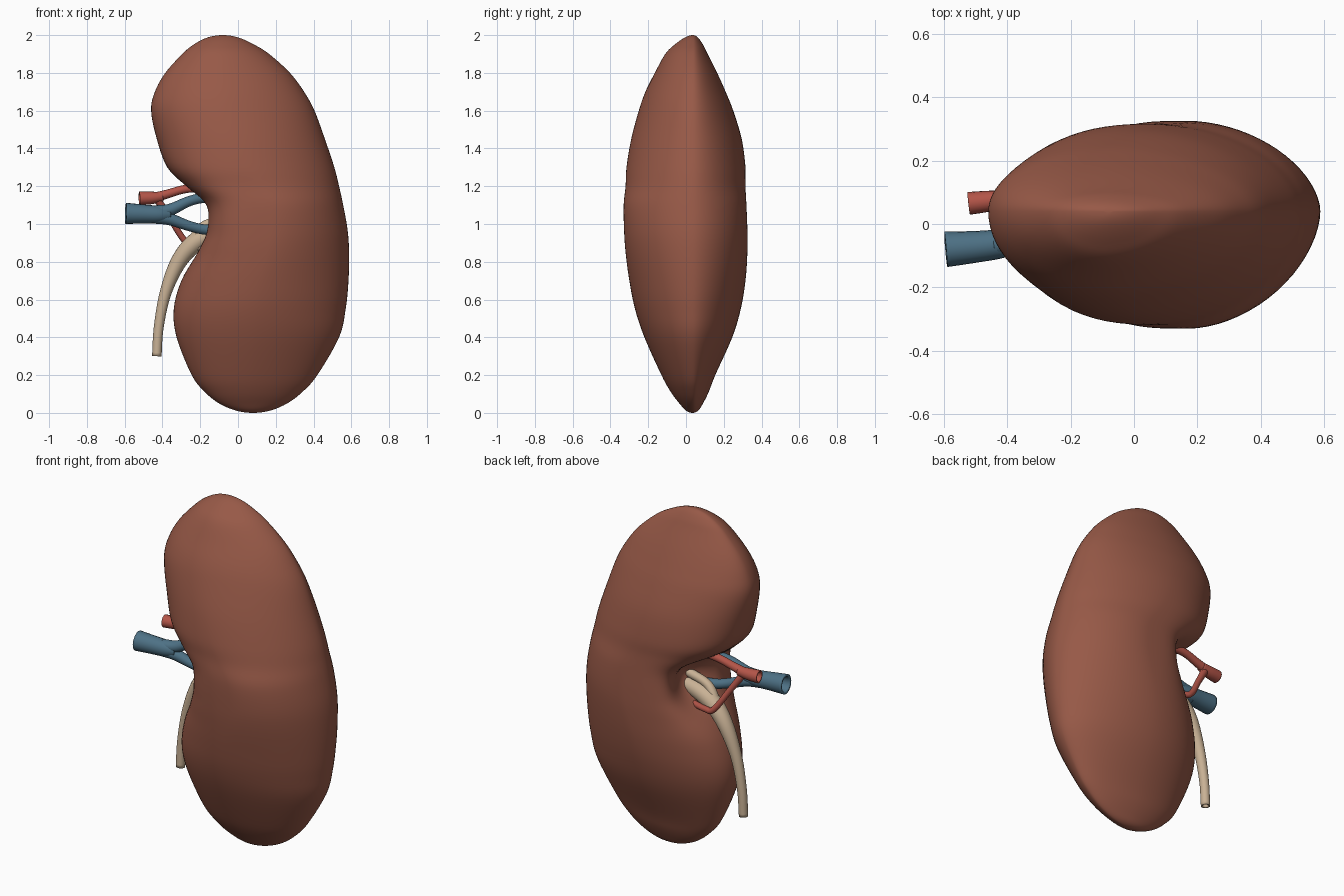
import bpy, bmesh, math
from mathutils import Vector

cube = bpy.data.objects.get("Cube")
if cube:
    bpy.data.objects.remove(cube)


def material(name, rgb):
    m = bpy.data.materials.new(name)
    m.use_nodes = True
    m.diffuse_color = (*rgb, 1)
    m.node_tree.nodes["Principled BSDF"].inputs["Base Color"].default_value = (*rgb, 1)
    return m


BROWN = material("reddish brown", (0.31, 0.10, 0.063))
BLUE = material("vein blue", (0.075, 0.165, 0.235))
RED = material("artery red", (0.45, 0.09, 0.065))
TAN = material("ureter tan", (0.58, 0.44, 0.30))


def smooth_rows(rows, steps):
    """Catmull-Rom through rows; the first and last are only guides."""
    out = []
    for a, b, c, d in zip(rows, rows[1:], rows[2:], rows[3:]):
        for s in range(steps):
            t = s / steps
            out.append([0.5 * (2 * q + (r - p) * t + (2 * p - 5 * q + 4 * r - w) * t ** 2
                               + (3 * q - p - 3 * r + w) * t ** 3)
                        for p, q, r, w in zip(a, b, c, d)])
    out.append(list(rows[-2]))
    return out


def skin(name, rings, mat, caps=False):
    """Join rings of points into one smooth surface."""
    bm = bmesh.new()
    loops = [[bm.verts.new(p) for p in ring] for ring in rings]
    n = len(loops[0])
    for a, b in zip(loops, loops[1:]):
        for i in range(n):
            j = (i + 1) % n
            bm.faces.new((a[i], a[j], b[j], b[i]))
    if caps:
        bmesh.ops.remove_doubles(bm, verts=bm.verts, dist=0.0005)
        bmesh.ops.recalc_face_normals(bm, faces=bm.faces)
    mesh = bpy.data.meshes.new(name)
    bm.to_mesh(mesh)
    bm.free()
    mesh.materials.append(mat)
    obj = bpy.data.objects.new(name, mesh)
    bpy.context.collection.objects.link(obj)
    for f in mesh.polygons:
        f.use_smooth = True
    return obj


# Kidney body: height, inner edge, outer edge, front depth, back depth
sections = [
    (0.0, 0.08, 0.08, 0.035, 0.035),
    (0.012, -0.01, 0.17, 0.0, 0.065),
    (0.05, -0.1, 0.26, -0.035, 0.09),
    (0.11, -0.175, 0.34, -0.08, 0.12),
    (0.2, -0.245, 0.42, -0.13, 0.155),
    (0.4, -0.325, 0.535, -0.22, 0.245),
    (0.55, -0.34, 0.57, -0.27, 0.29),
    (0.7, -0.3, 0.585, -0.3, 0.315),
    (0.85, -0.22, 0.588, -0.32, 0.325),
    (0.97, -0.17, 0.58, -0.328, 0.325),
    (1.1, -0.175, 0.557, -0.33, 0.32),
    (1.2, -0.28, 0.535, -0.32, 0.315),
    (1.3, -0.375, 0.51, -0.315, 0.315),
    (1.45, -0.43, 0.46, -0.29, 0.295),
    (1.6, -0.46, 0.405, -0.25, 0.25),
    (1.7, -0.44, 0.35, -0.215, 0.21),
    (1.8, -0.385, 0.275, -0.165, 0.165),
    (1.9, -0.295, 0.165, -0.11, 0.115),
    (1.95, -0.235, 0.085, -0.06, 0.09),
    (1.988, -0.16, 0.0, -0.005, 0.062),
    (2.0, -0.08, -0.08, 0.035, 0.035),
]


def beyond_pole(row):
    z, l, r, f, b = row
    return (z, r, l, b, f)


rows = smooth_rows([beyond_pole(sections[1])] + sections + [beyond_pole(sections[-2])], 5)
SIDES = 72
rings = []
for z, l, r, f, b in rows:
    ring = []
    yc = min(max(0.04, f), b)
    xc = l + 0.46 * (r - l)
    # the lips beside the hilum are blunt, the outer rim is lens-shaped
    blunt = 1 - 0.42 * math.exp(-((z - 1.03) / 0.26) ** 2)
    for i in range(SIDES):
        a = math.tau * i / SIDES
        c, s = math.cos(a), math.sin(a)
        e = blunt if c < 0 else 1.1
        x = xc + (r - xc if c > 0 else l - xc) * abs(c) ** e
        y = yc + (b - yc if s > 0 else f - yc) * abs(s) ** e
        # hollow of the hilum, open towards the back of the inner edge
        w = math.exp(-((z - 1.03) / 0.15) ** 2 - ((x + 0.19) / 0.15) ** 2 - ((y - 0.14) / 0.13) ** 2)
        ring.append((x + 0.13 * w, y - 0.05 * w, z))
    rings.append(ring)
skin("kidney_body", rings, BROWN, caps=True)


def tube(name, points, mat, wall=0.008, sides=20):
    """Open vessel through (x, y, z, radius) points."""
    first = [2 * p - q for p, q in zip(points[0], points[1])]
    last = [2 * p - q for p, q in zip(points[-1], points[-2])]
    path = smooth_rows([first] + points + [last], 8)
    rings = []
    for k, row in enumerate(path):
        c = Vector(row[:3])
        t = (Vector(path[min(k + 1, len(path) - 1)][:3]) - Vector(path[max(k - 1, 0)][:3])).normalized()
        u = Vector((0, 1, 0)).cross(t).normalized()
        v = t.cross(u)
        rings.append([c + row[3] * (u * math.cos(math.tau * i / sides) + v * math.sin(math.tau * i / sides))
                      for i in range(sides)])
    obj = skin(name, rings, mat)
    mod = obj.modifiers.new("wall", "SOLIDIFY")
    mod.thickness = wall
    mod.offset = -1
    bpy.context.view_layer.objects.active = obj
    obj.select_set(True)
    bpy.ops.object.shade_smooth_by_angle()
    obj.select_set(False)


# Vein: trunk forking into two branches
for name, s in (("upper", 1), ("lower", -1)):
    tube("vein_" + name + "_branch", [
        (-0.44, -0.065, 1.05 + 0.012 * s, 0.036), (-0.36, -0.055, 1.05 + 0.025 * s, 0.032),
        (-0.26, -0.04, 1.055 + 0.065 * s, 0.027), (-0.17, -0.02, 1.055 + 0.085 * s, 0.027),
        (-0.02, 0.0, 1.055 + 0.09 * s, 0.028)], BLUE)
tube("vein_trunk", [(-0.594, -0.08, 1.056, 0.056), (-0.5, -0.072, 1.053, 0.05),
                    (-0.42, -0.063, 1.05, 0.045), (-0.36, -0.055, 1.05, 0.032)], BLUE, 0.012)

# Artery: trunk with an upper and a lower branch
tube("artery_trunk", [(-0.522, 0.065, 1.136, 0.036), (-0.46, 0.072, 1.138, 0.033),
                      (-0.4, 0.08, 1.145, 0.026)], RED)
tube("artery_upper_branch", [(-0.44, 0.075, 1.14, 0.027), (-0.37, 0.08, 1.16, 0.023),
                             (-0.28, 0.085, 1.185, 0.022), (-0.18, 0.08, 1.19, 0.022),
                             (-0.03, 0.07, 1.18, 0.022)], RED)
tube("artery_lower_branch", [(-0.43, 0.075, 1.135, 0.021), (-0.36, 0.105, 1.03, 0.017),
                             (-0.28, 0.14, 0.91, 0.017), (-0.22, 0.13, 0.89, 0.017),
                             (-0.05, 0.08, 0.89, 0.017)], RED)

# Ureter widening into the renal pelvis, with short calyx branches
tube("ureter", [(-0.43, 0.08, 0.3, 0.025), (-0.42, 0.08, 0.45, 0.026),
                (-0.385, 0.08, 0.63, 0.031), (-0.32, 0.08, 0.79, 0.042),
                (-0.24, 0.07, 0.89, 0.05), (-0.15, 0.06, 0.94, 0.05),
                (-0.02, 0.05, 0.97, 0.04)], TAN)
for name, dz in (("upper", 0.1), ("lower", -0.06)):
    tube("calyx_" + name, [(-0.25, 0.07, 0.89, 0.03), (-0.18, 0.05, 0.92 + dz * 0.7, 0.025),
                           (-0.04, 0.04, 0.93 + dz, 0.025)], TAN)
